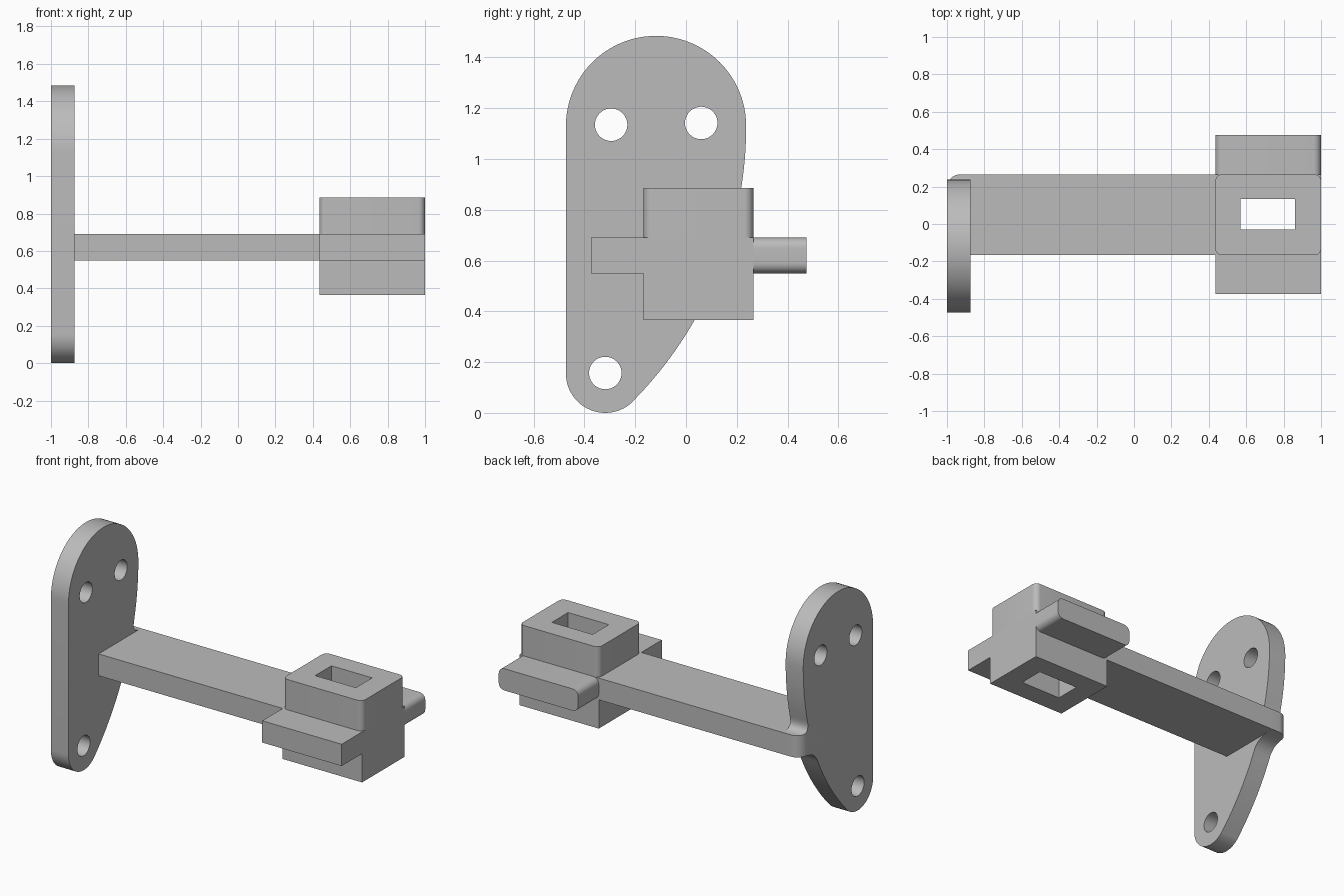
import bpy
import bmesh
from math import asin, cos, sin, pi, radians
from mathutils import Vector

cube = bpy.data.objects.get("Cube")
if cube:
    bpy.data.objects.remove(cube, do_unlink=True)

grey = bpy.data.materials.new("plain grey")
grey.use_nodes = True
colour = (0.5, 0.5, 0.5, 1)
grey.diffuse_color = colour
grey.node_tree.nodes["Principled BSDF"].inputs["Base Color"].default_value = colour


def arc(cu, cv, r, a0, a1, n):
    """Points on a circular arc."""
    steps = [a0 + (a1 - a0) * i / n for i in range(n + 1)]
    return [(cu + r * cos(a), cv + r * sin(a)) for a in steps]


def blend(p, corner, q, n=8):
    """Fillet curve from p to q, pulled towards the corner."""
    p, c, q = Vector(p), Vector(corner), Vector(q)
    ts = [i / n for i in range(n + 1)]
    return [tuple(p * (1 - t) ** 2 + c * 2 * t * (1 - t) + q * t * t) for t in ts]


def rounded(u0, u1, v0, v1, r):
    """Rectangle outline with rounded corners, or sharp ones when r is 0."""
    corners = [(u1 - r, v1 - r), (u0 + r, v1 - r), (u0 + r, v0 + r), (u1 - r, v0 + r)]
    if r == 0:
        return corners
    return [p for i, (u, v) in enumerate(corners)
            for p in arc(u, v, r, i * pi / 2, (i + 1) * pi / 2, 8)]


def prism(name, outline, axis, lo, hi):
    """Extrude an outline along x (u=y, v=z), y (u=x, v=z) or z (u=x, v=y)."""
    place = {"x": lambda u, v, w: (w, u, v),
             "y": lambda u, v, w: (u, w, v),
             "z": lambda u, v, w: (u, v, w)}[axis]
    bm = bmesh.new()
    base = bm.faces.new([bm.verts.new(place(u, v, lo)) for u, v in outline])
    grown = bmesh.ops.extrude_face_region(bm, geom=[base])["geom"]
    shift = Vector(place(0, 0, hi - lo))
    bmesh.ops.translate(bm, verts=[g for g in grown if isinstance(g, bmesh.types.BMVert)],
                        vec=shift)
    bmesh.ops.recalc_face_normals(bm, faces=bm.faces)
    mesh = bpy.data.meshes.new(name)
    bm.to_mesh(mesh)
    bm.free()
    mesh.materials.append(grey)
    ob = bpy.data.objects.new(name, mesh)
    bpy.context.collection.objects.link(ob)
    return ob


def cut(ob, cutters):
    """Subtract the cutters, bake the result and drop the cutters."""
    for c in cutters:
        mod = ob.modifiers.new("cut", "BOOLEAN")
        mod.operation, mod.solver, mod.object = "DIFFERENCE", "EXACT", c
    graph = bpy.context.evaluated_depsgraph_get()
    mesh = bpy.data.meshes.new_from_object(ob.evaluated_get(graph))
    ob.modifiers.clear()
    ob.data = mesh
    for c in cutters:
        bpy.data.objects.remove(c, do_unlink=True)


# Shared sizes
back_x, plate_x, block_x, end_x = -1.0, -0.875, 0.435, 1.0
arm_y0, arm_y1 = -0.167, 0.265
arm_z0, arm_z1 = 0.55, 0.69
low_z, high_z = 0.365, 0.885

# Mounting plate: rounded top, sweeping back edge, small rounded foot
top_z, sweep_r, edge_y = 1.13, 1.54, 0.237
sweep_y = edge_y - sweep_r


def sweep_angle(z):
    return asin((z - top_z) / sweep_r)


def sweep_point(z):
    return (sweep_y + sweep_r * cos(sweep_angle(z)), z)


upper, lower = arm_z1 + 0.08, arm_z0 - 0.08
outline = arc(-0.118, top_z, 0.355, pi, 0, 48)
outline += arc(sweep_y, top_z, sweep_r, 0, sweep_angle(upper), 14)[1:]
outline += blend(sweep_point(upper), sweep_point(arm_z1), (0.25, arm_z1))[1:]
outline += [(arm_y1, arm_z1), (arm_y1, arm_z0)]
outline += blend((0.22, arm_z0), sweep_point(arm_z0), sweep_point(lower))
outline += arc(sweep_y, top_z, sweep_r, sweep_angle(lower), -pi / 4, 14)[1:]
outline += arc(-0.318, 0.155, 0.155, -pi / 4, -pi, 24)[1:]
plate = prism("mounting_plate", outline, "x", back_x, plate_x)

holes = [prism("screw_hole", arc(y, z, 0.064, 0, 2 * pi, 40)[:-1], "x", -1.1, -0.8)
         for y, z in ((-0.295, 1.135), (0.06, 1.142), (-0.318, 0.157))]
r = 0.07
corner = arc(back_x + r, arm_y1 - r, r, pi, pi / 2, 10)
corner += [(back_x + r, arm_y1 + 0.05), (back_x - 0.05, arm_y1 + 0.05),
           (back_x - 0.05, arm_y1 - r)]
cut(plate, holes + [prism("corner_cutter", corner, "z", arm_z0 - 0.01, arm_z1 + 0.01)])

# Arm between plate and clamp block
arm = prism("arm", rounded(plate_x, block_x, arm_y0, arm_y1, 0), "z", arm_z0, arm_z1)

# Clamp block: sharp lower half, softened upper half, slot right through
parts = [plate, arm]
for name, z0, z1, r in (("block_lower", low_z, arm_z1, 0),
                        ("block_upper", arm_z1, high_z, 0.035)):
    block = prism(name, rounded(block_x, end_x, arm_y0, arm_y1, r), "z", z0, z1)
    slot = prism("slot", rounded(0.57, 0.86, -0.03, 0.135, 0), "z", z0 - 0.1, z1 + 0.1)
    cut(block, [slot])
    parts.append(block)

# Side lugs: square at the front, rounded at the back
parts.append(prism("front_lug", rounded(block_x, end_x, arm_z0, arm_z1, 0), "y", -0.375, arm_y0))
parts.append(prism("back_lug", rounded(block_x, end_x, arm_z0, arm_z1, 0.04), "y", arm_y1, 0.475))

# Smooth the curved faces, keep the edges sharp
bpy.ops.object.select_all(action="DESELECT")
for ob in parts:
    ob.select_set(True)
bpy.context.view_layer.objects.active = plate
bpy.ops.object.shade_smooth_by_angle(angle=radians(30))
